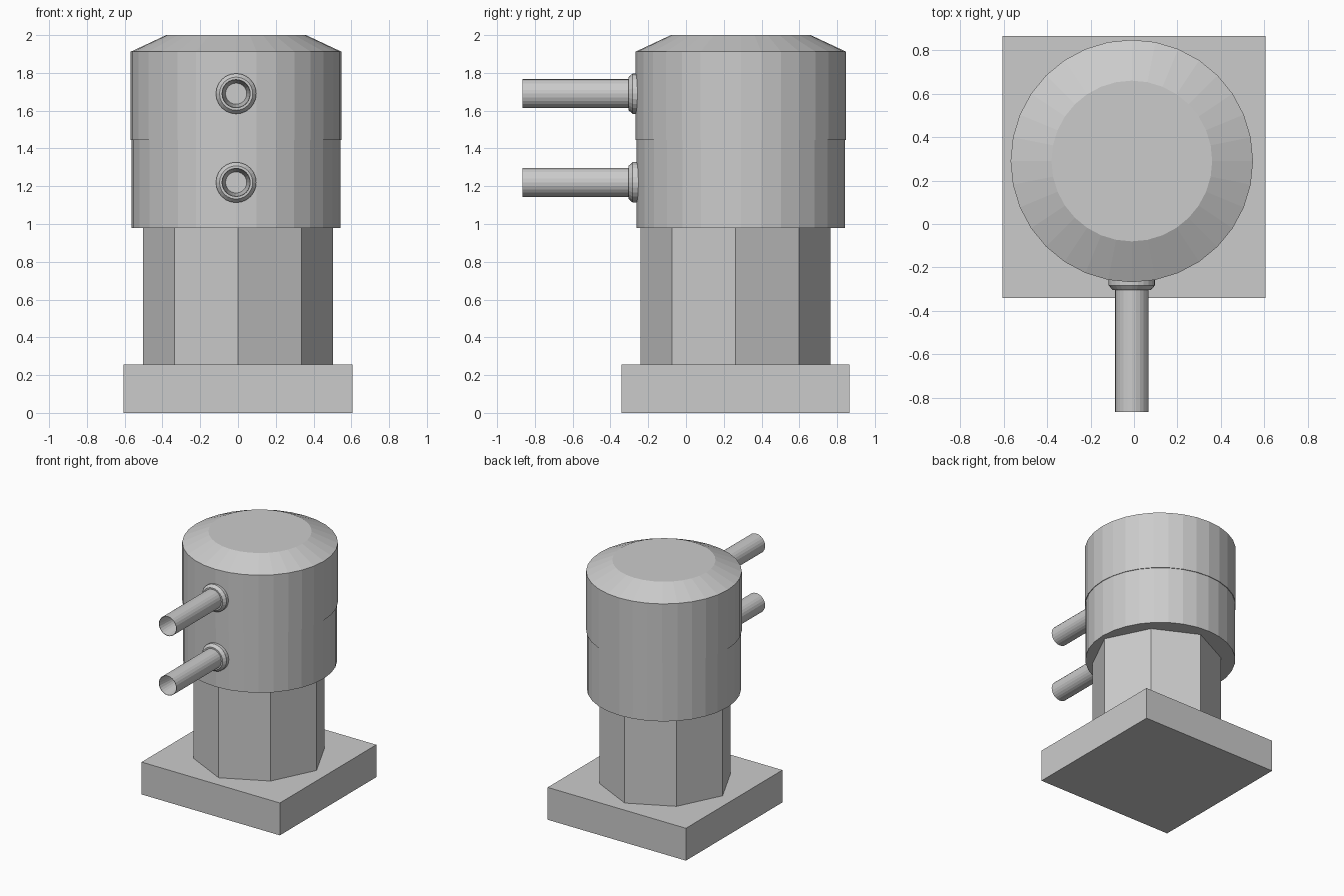
import bpy
import bmesh
from math import cos, sin, pi
from mathutils import Matrix

cube = bpy.data.objects.get("Cube")
if cube:
    bpy.data.objects.remove(cube, do_unlink=True)

grey = bpy.data.materials.new("plain_grey")
grey.use_nodes = True
grey.diffuse_color = (0.6, 0.6, 0.6, 1)
grey.node_tree.nodes["Principled BSDF"].inputs["Base Color"].default_value = (0.6, 0.6, 0.6, 1)


def finish(name, bm):
    bmesh.ops.recalc_face_normals(bm, faces=bm.faces)
    mesh = bpy.data.meshes.new(name)
    bm.to_mesh(mesh)
    bm.free()
    mesh.materials.append(grey)
    obj = bpy.data.objects.new(name, mesh)
    bpy.context.collection.objects.link(obj)
    return obj


def lathe(name, profile, sides, matrix, squash=None):
    """Closed stack of rings from (radius, height) pairs, capped at both ends."""
    bm = bmesh.new()
    rings = []
    for r, h in profile:
        ring = []
        for i in range(sides):
            a = 2 * pi * i / sides
            k = squash if squash and i % 2 else 1
            ring.append(bm.verts.new((r * k * cos(a), r * k * sin(a), h)))
        rings.append(ring)
    for low, high in zip(rings, rings[1:]):
        for i in range(sides):
            j = (i + 1) % sides
            bm.faces.new((low[i], low[j], high[j], high[i]))
    bm.faces.new(rings[0])
    bm.faces.new(rings[-1])
    bm.transform(matrix)
    return finish(name, bm)


# Square base slab
bm = bmesh.new()
bmesh.ops.create_cube(bm, size=1, matrix=Matrix.Translation((0, 0.262, 0.128))
                      @ Matrix.Diagonal((1.21, 1.206, 0.256, 1)))
finish("base_slab", bm)

# Eight-sided column, slightly pulled in at the diagonal corners
lathe("column", [(0.504, 0.256), (0.504, 0.98)], 8,
      Matrix.Translation((0, 0.262, 0)), squash=0.945)

# Drum with a hairline step halfway and a sloped crown
lathe("drum", [(0.553, 0.98), (0.553, 1.445), (0.558, 1.445), (0.558, 1.912), (0.37, 2.0)],
      32, Matrix.Translation((-0.01, 0.29, 0)))

# Two forward pipes with tapered mouths, each with a bevelled collar
forward = Matrix.Rotation(pi / 2, 4, 'X')
for label, z in (("lower", 1.22), ("upper", 1.69)):
    place = Matrix.Translation((-0.01, 0, z)) @ forward
    pipe = [(0.077, 0.2), (0.077, 0.865), (0.074, 0.865), (0.056, 0.72)]
    collar = [(0.107, 0.2), (0.107, 0.282), (0.088, 0.304), (0.07, 0.304)]
    lathe(label + "_pipe", pipe, 24, place)
    lathe(label + "_collar", collar, 24, place)
